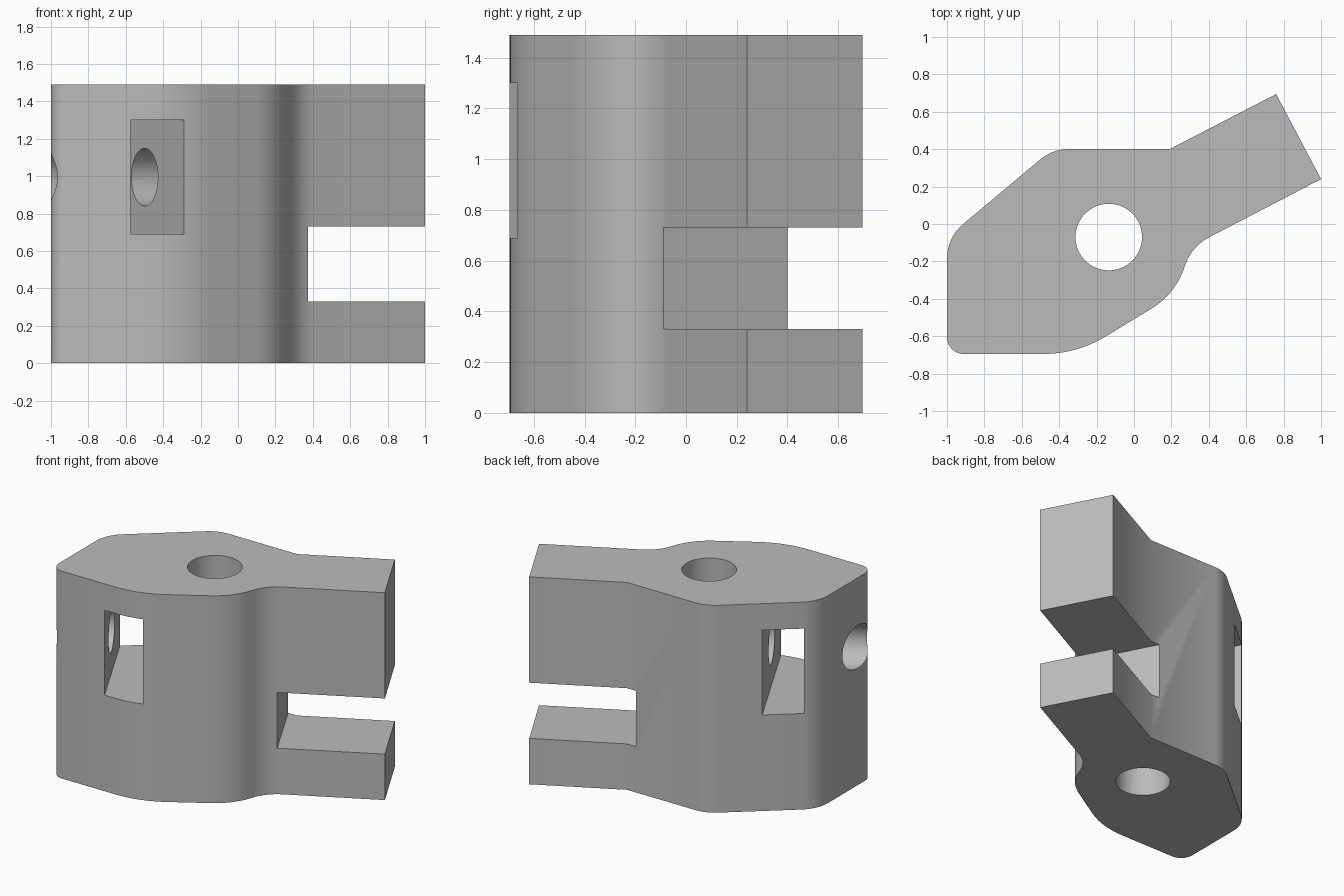
import bpy, bmesh, math
from mathutils import Vector, Matrix

if "Cube" in bpy.data.objects:
    bpy.data.objects.remove(bpy.data.objects["Cube"], do_unlink=True)

HEIGHT = 1.49
ARM_ANGLE = math.radians(27.5)
TURN = Matrix.Rotation(ARM_ANGLE, 4, 'Z')   # arm direction frame

grey = bpy.data.materials.new("plain grey")
grey.use_nodes = True
colour = (0.5, 0.5, 0.5, 1)
grey.diffuse_color = colour
grey.node_tree.nodes["Principled BSDF"].inputs["Base Color"].default_value = colour


def fillet(corners, steps=10):
    """Round each (x, y, radius) corner of a closed outline."""
    out = []
    for i, (x, y, r) in enumerate(corners):
        p = Vector((x, y))
        if r == 0:
            out.append(p)
            continue
        a = (Vector(corners[i - 1][:2]) - p).normalized()
        b = (Vector(corners[(i + 1) % len(corners)][:2]) - p).normalized()
        half = a.angle(b) / 2
        centre = p + (a + b).normalized() * r / math.sin(half)
        start = p + a * r / math.tan(half) - centre
        end = p + b * r / math.tan(half) - centre
        sweep = start.angle(end)
        for k in range(steps + 1):
            t = k / steps
            out.append(centre + (start * math.sin((1 - t) * sweep)
                                 + end * math.sin(t * sweep)) / math.sin(sweep))
    return out


def make_object(name, bm):
    bmesh.ops.recalc_face_normals(bm, faces=bm.faces)
    mesh = bpy.data.meshes.new(name)
    bm.to_mesh(mesh)
    bm.free()
    mesh.materials.append(grey)
    obj = bpy.data.objects.new(name, mesh)
    bpy.context.collection.objects.link(obj)
    return obj


def box(name, lo, hi):
    """Box given by its limits in the arm direction frame."""
    lo, hi = Vector(lo), Vector(hi)
    bm = bmesh.new()
    size = Matrix.Diagonal((*(hi - lo), 1))
    bmesh.ops.create_cube(bm, size=1, matrix=TURN @ Matrix.Translation((lo + hi) / 2) @ size)
    return make_object(name, bm)


def cylinder(name, radius, length, matrix):
    bm = bmesh.new()
    bmesh.ops.create_cone(bm, cap_ends=True, segments=64, radius1=radius,
                          radius2=radius, depth=length, matrix=matrix)
    return make_object(name, bm)


# Clamp body with its angled arm
outline = fillet([
    (-1, -0.695, 0.09), (-0.305, -0.695, 0.65), (0.217, -0.377, 0.4),
    (0.31, -0.119, 0.26), (1, 0.24, 0), (0.76, 0.695, 0),
    (0.19, 0.4, 0), (-0.436, 0.4, 0.23), (-1, -0.073, 0.24)])
bm = bmesh.new()
base = bm.faces.new([bm.verts.new((p.x, p.y, 0)) for p in outline])
top = bmesh.ops.extrude_face_region(bm, geom=[base])["geom"]
bmesh.ops.translate(bm, vec=(0, 0, HEIGHT),
                    verts=[v for v in top if isinstance(v, bmesh.types.BMVert)])
body = make_object("clamp_body", bm)

# Cutters: shaft bore, arm notch, nut slot and screw hole
shaft = Vector((-0.135, -0.07, HEIGHT / 2))
screw_start, screw_end = -1.6, -0.15
screw_turn = TURN @ Matrix.Translation(((screw_start + screw_end) / 2, 0, 0.995)) \
    @ Matrix.Rotation(math.pi / 2, 4, 'Y')
cutters = [
    cylinder("shaft_bore", 0.178, 2, Matrix.Translation(shaft)),
    box("arm_notch", (0.29, -1, 0.33), (1.5, 1, 0.73)),
    box("nut_slot", (-0.83, -1, 0.69), (-0.563, 1, 1.3)),
    cylinder("screw_hole", 0.154, screw_end - screw_start, screw_turn),
]
bpy.context.view_layer.objects.active = body
for cutter in cutters:
    cutter.hide_render = True
    cut = body.modifiers.new(cutter.name, 'BOOLEAN')
    cut.operation = 'DIFFERENCE'
    cut.solver = 'EXACT'
    cut.object = cutter
    bpy.ops.object.modifier_apply(modifier=cut.name)
    bpy.data.objects.remove(cutter, do_unlink=True)

# Smooth curved walls, sharp edges
bpy.ops.object.select_all(action='DESELECT')
body.select_set(True)
bpy.ops.object.shade_smooth_by_angle(angle=math.radians(30))
